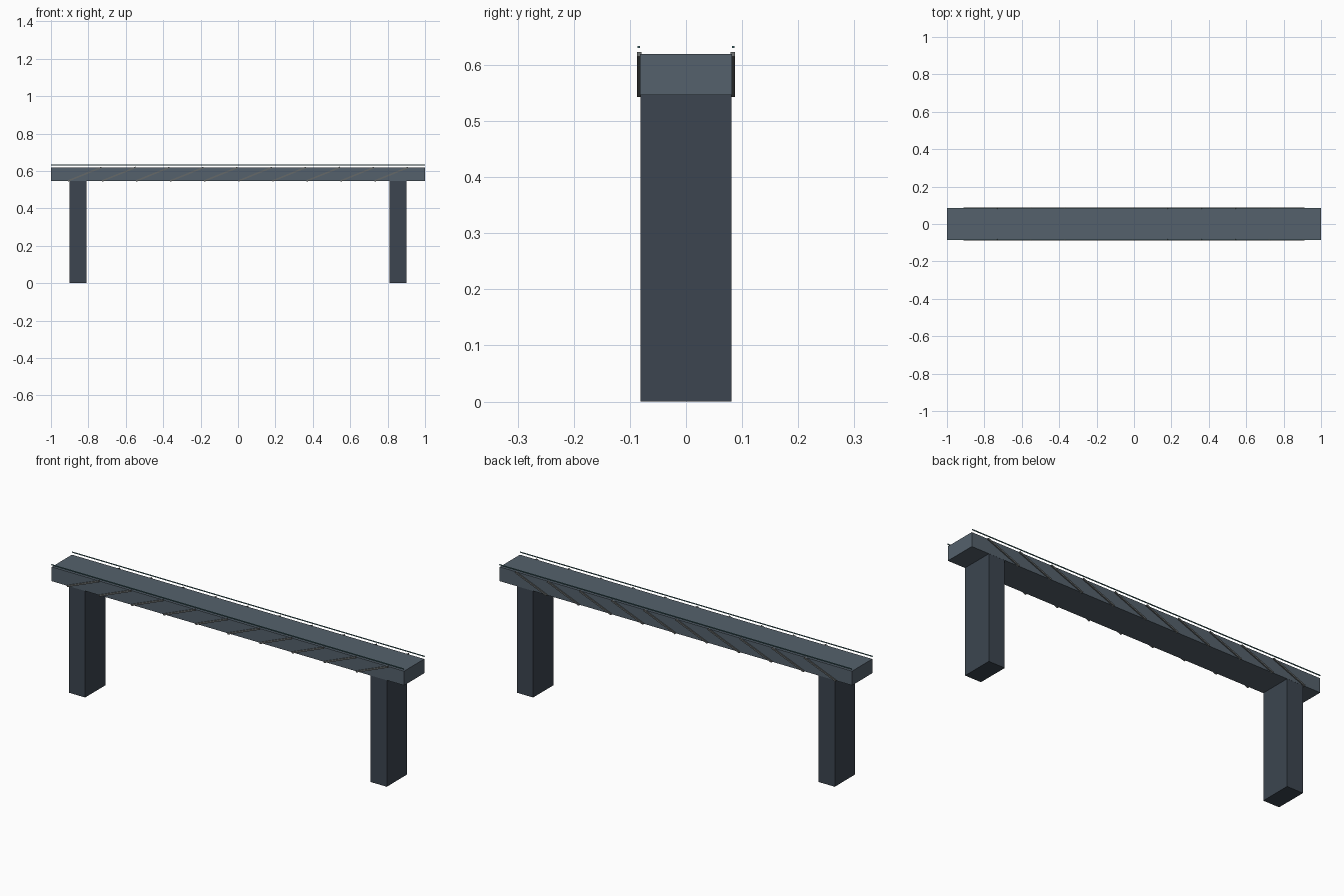
import bpy
from math import radians

if "Cube" in bpy.data.objects:
    bpy.data.objects.remove(bpy.data.objects["Cube"])


def material(name, colour):
    mat = bpy.data.materials.new(name)
    mat.diffuse_color = (*colour, 1)
    mat.use_nodes = True
    mat.node_tree.nodes["Principled BSDF"].inputs["Base Color"].default_value = mat.diffuse_color
    return mat


def box(name, centre, size, mat, tilt=0.0):
    bpy.ops.mesh.primitive_cube_add(size=1, location=centre, rotation=(0, tilt, 0))
    ob = bpy.context.object
    ob.name = name
    ob.scale = size
    ob.data.materials.append(mat)
    return ob


slate = material("slate", (0.09, 0.12, 0.15))
dark = material("dark_slate", (0.045, 0.06, 0.08))
rib_mat = material("rib_grey", (0.13, 0.14, 0.14))
teal = material("teal_trim", (0.08, 0.2, 0.22))

# Long crossbeam
box("beam", (0, 0, 0.583), (2, 0.164, 0.073), slate)

# Two supporting legs
for side, x in (("left", -0.856), ("right", 0.856)):
    box(f"{side}_leg", (x, 0, 0.2733), (0.091, 0.163, 0.5466), dark)

for side, s in (("front", -1), ("back", 1)):
    # Thin trim line floating above each long edge
    box(f"{side}_trim_line", (0, s * 0.084, 0.632), (2, 0.004, 0.004), teal)
    # Slanted ribs along each long face
    for i in range(10):
        x = -0.82 + i * 1.64 / 9
        box(f"{side}_rib_{i + 1}", (x, s * 0.0835, 0.5827),
            (0.194, 0.008, 0.008), rib_mat, radians(-22))
